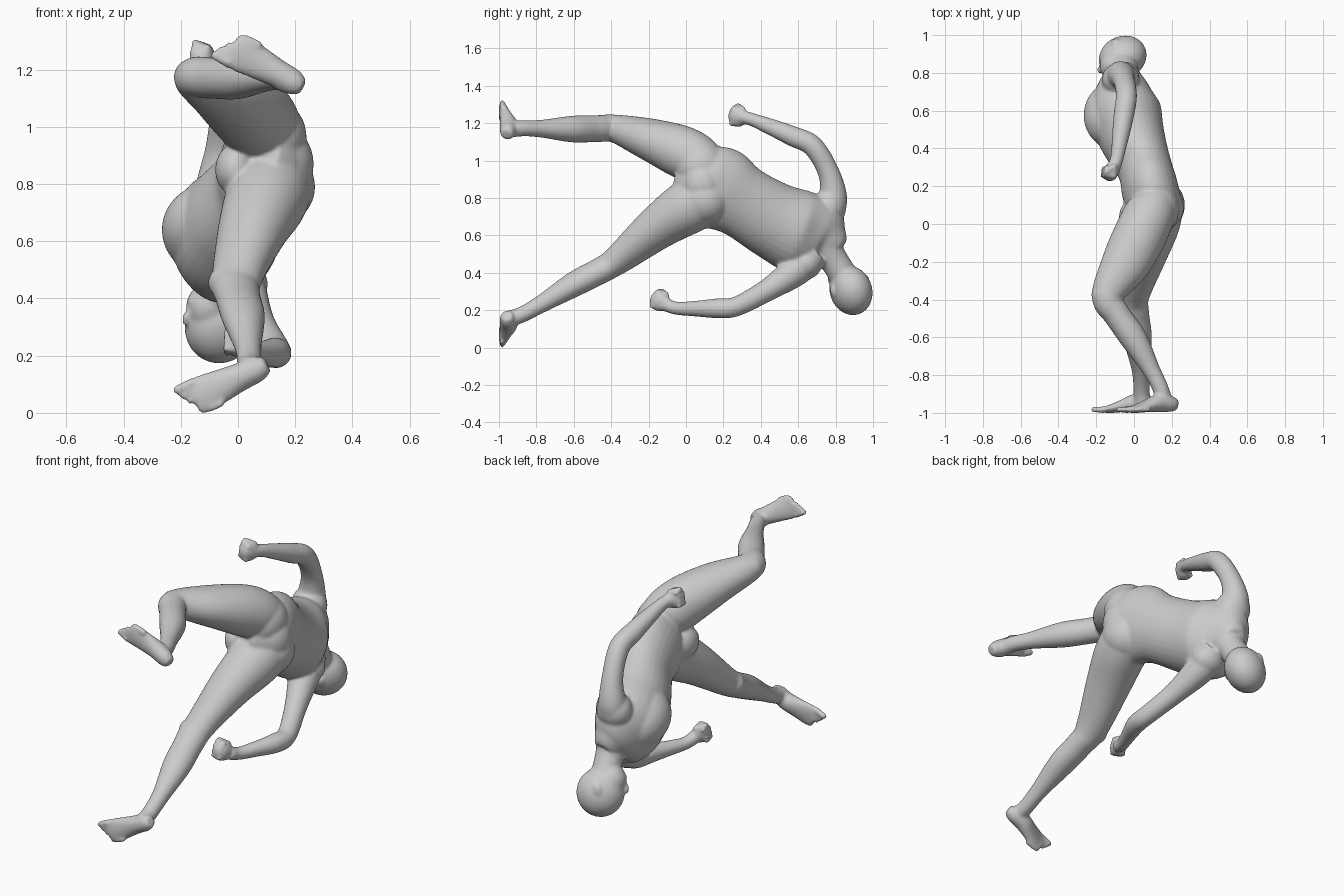
import bpy, bmesh, math
from mathutils import Vector, Matrix

cube = bpy.data.objects.get("Cube")
if cube:
    bpy.data.objects.remove(cube, do_unlink=True)

skin = bpy.data.materials.new("plain grey")
skin.use_nodes = True
GREY = (0.6, 0.6, 0.6, 1)
skin.diffuse_color = GREY
skin.node_tree.nodes["Principled BSDF"].inputs["Base Color"].default_value = GREY

bm = bmesh.new()
SIDE = Vector((0, 0.48, 0.88))          # across the hips and shoulders


def catmull(a, b, c, d, t):
    return 0.5 * (2 * b + (c - a) * t + (2 * a - 5 * b + 4 * c - d) * t * t
                  + (3 * b - a - 3 * c + d) * t ** 3)


def loft(stations, side=SIDE, steps=6, n=32):
    """Smooth tube through stations (x, y, z, half width along side, half depth)."""
    st = [Vector(s if len(s) == 5 else (*s, s[3])) for s in stations]
    ext = [st[0]] + st + [st[-1]]
    samples = [catmull(*ext[i:i + 4], k / steps)
               for i in range(len(st) - 1) for k in range(steps)] + [st[-1]]
    pts = [Vector(s[:3]) for s in samples]
    rings = []
    for i, s in enumerate(samples):
        tan = (pts[min(i + 1, len(pts) - 1)] - pts[max(i - 1, 0)]).normalized()
        u = (Vector(side) - tan * tan.dot(Vector(side))).normalized()
        v = tan.cross(u)
        rings.append([bm.verts.new(pts[i] + u * s[3] * math.cos(a) + v * s[4] * math.sin(a))
                      for a in (2 * math.pi * k / n for k in range(n))])
    for r, q in zip(rings, rings[1:]):
        for k in range(n):
            bm.faces.new((r[k], r[(k + 1) % n], q[(k + 1) % n], q[k]))
    bm.faces.new(rings[0])
    bm.faces.new(rings[-1])


def blob(c, radii, up=(0, 0, 1), side=(1, 0, 0)):
    """Ellipsoid with radii along side, the third axis, and up."""
    w = Vector(up).normalized()
    u = (Vector(side) - w * w.dot(Vector(side))).normalized()
    v = w.cross(u)
    rot = Matrix((u, v, w)).transposed().to_4x4()
    m = Matrix.Translation(c) @ rot @ Matrix.Diagonal((*radii, 1))
    bmesh.ops.create_uvsphere(bm, u_segments=32, v_segments=18, radius=1, matrix=m)


def capsule(a, b, r):
    loft([(*a, r), (*b, r * 0.9)], side=(0.3, 0.8, 0.5), steps=2, n=10)
    blob(a, (r, r, r))
    blob(b, (r * 0.9,) * 3)


# Torso
SPINE = Vector((0, 0.88, -0.48))
loft([(0.07, -0.03, 0.92, 0.10, 0.08), (0.105, 0.07, 0.885, 0.19, 0.14),
      (0.085, 0.18, 0.848, 0.226, 0.15), (0.055, 0.30, 0.78, 0.195, 0.145),
      (-0.01, 0.46, 0.685, 0.205, 0.175), (-0.05, 0.60, 0.62, 0.224, 0.192),
      (-0.055, 0.72, 0.575, 0.205, 0.138), (-0.045, 0.78, 0.54, 0.12, 0.088),
      (-0.04, 0.81, 0.515, 0.07, 0.06)])
blob((-0.095, 0.575, 0.64), (0.155, 0.172, 0.19), SPINE, SIDE)
blob((0.115, 0.08, 0.965), (0.125, 0.14, 0.135))
blob((0.135, 0.10, 0.79), (0.135, 0.14, 0.135))
blob((0.125, 0.09, 0.87), (0.14, 0.13, 0.15))
blob((-0.01, 0.03, 0.85), (0.07, 0.10, 0.09))

# Neck and head
loft([(-0.03, 0.70, 0.59, 0.11, 0.09), (-0.05, 0.785, 0.475, 0.078), (-0.06, 0.85, 0.37, 0.078)])
FACE = Vector((-0.88, -0.45, 0.05)).normalized()
CROWN = Vector((0, 0.33, -0.94))
CROWN = (CROWN - FACE * FACE.dot(CROWN)).normalized()
EAR = CROWN.cross(FACE)
head = Vector((-0.06, 0.882, 0.305))
blob(head, (0.11, 0.13, 0.134), CROWN, EAR)
blob(head - CROWN * 0.065 + FACE * 0.06, (0.08, 0.08, 0.09), CROWN, EAR)
blob(head - CROWN * 0.02 + FACE * 0.137, (0.016, 0.018, 0.03), CROWN, EAR)
blob(head - CROWN * 0.08 + FACE * 0.13, (0.03, 0.012, 0.018), CROWN, EAR)
for s in (1, -1):
    blob(head + EAR * 0.105 * s - CROWN * 0.025, (0.014, 0.022, 0.034), CROWN, EAR)

# Legs
loft([(0.08, 0.20, 0.94, 0.07), (0.095, 0.10, 0.985, 0.125), (0.05, -0.02, 1.045, 0.14),
      (-0.04, -0.20, 1.115, 0.112, 0.13), (-0.14, -0.38, 1.17, 0.076, 0.085),
      (-0.09, -0.48, 1.17, 0.072), (0.0, -0.61, 1.168, 0.071), (0.09, -0.77, 1.17, 0.048),
      (0.14, -0.87, 1.172, 0.043), (0.165, -0.96, 1.165, 0.045)], side=(0, 0, 1))
blob((-0.155, -0.375, 1.175), (0.07, 0.07, 0.065))
loft([(0.09, 0.22, 0.81, 0.08), (0.115, 0.12, 0.80, 0.135), (0.10, 0.01, 0.75, 0.145),
      (0.05, -0.16, 0.635, 0.115, 0.125), (-0.005, -0.37, 0.465, 0.077, 0.09),
      (0.0, -0.47, 0.405, 0.070, 0.08), (0.018, -0.60, 0.337, 0.067, 0.077),
      (0.035, -0.77, 0.235, 0.048), (0.04, -0.88, 0.175, 0.043),
      (0.045, -0.96, 0.15, 0.045)], side=(0, 0.5, 0.87))
blob((-0.035, -0.38, 0.455), (0.07, 0.07, 0.062))


def foot(heel, fwd, inner):
    """Foot with its sole facing -y; inner points to the big toe side."""
    h, f, i = Vector(heel), Vector(fwd).normalized(), Vector(inner).normalized()
    prof = [(-0.035, 0.01, 0.028, 0.030), (0.0, 0.015, 0.045, 0.042), (0.07, 0.02, 0.05, 0.048),
            (0.15, 0.003, 0.06, 0.032), (0.215, -0.012, 0.068, 0.021), (0.25, -0.015, 0.055, 0.016)]
    loft([(*(h + f * d + Vector((0, y, 0))), a, b) for d, y, a, b in prof], side=i)
    for k in range(5):
        w = 0.052 - 0.027 * k
        base = h + f * (0.235 - 0.004 * k * k) + i * w + Vector((0, -0.015, 0))
        capsule(base, base + f * (0.052 - 0.004 * k), 0.018 if k == 0 else 0.014)


foot((0.195, -0.968, 1.155), (-0.86, 0, 0.48), (-0.48, 0, -0.86))
foot((0.07, -0.968, 0.155), (-0.9, 0, -0.42), (-0.42, 0, 0.9))

# Arms
loft([(-0.06, 0.74, 0.70, 0.09), (-0.07, 0.785, 0.79, 0.078, 0.078), (-0.055, 0.765, 0.93, 0.058),
      (-0.04, 0.68, 1.075, 0.056), (-0.055, 0.57, 1.13, 0.054), (-0.075, 0.44, 1.185, 0.043),
      (-0.09, 0.35, 1.22, 0.035), (-0.11, 0.29, 1.235, 0.037)], side=(1, 0, 0))
blob((-0.07, 0.765, 0.75), (0.10, 0.092, 0.10))
loft([(-0.005, 0.68, 0.51, 0.09), (0.018, 0.59, 0.415, 0.085), (0.07, 0.44, 0.31, 0.061),
      (0.13, 0.27, 0.22, 0.053), (0.125, 0.17, 0.21, 0.053), (0.08, 0.05, 0.208, 0.042),
      (0.04, -0.05, 0.21, 0.035), (0.02, -0.11, 0.23, 0.037)], side=(1, 0, 0))
blob((0.005, 0.64, 0.45), (0.10, 0.088, 0.085))


def fist(c, fwd, across, palm):
    """Closed hand: a palm block, four curled fingers and a thumb."""
    c, f = Vector(c), Vector(fwd).normalized()
    a, p = Vector(across).normalized(), Vector(palm).normalized()
    blob(c, (0.057, 0.04, 0.055), f, a)
    for k in range(4):
        o = c + a * (0.039 - 0.026 * k) - f * 0.005 * abs(k - 1)
        knuckle, bend, tip = o + f * 0.032 - p * 0.016, o + f * 0.038 + p * 0.028, o + p * 0.04
        capsule(knuckle, bend, 0.016)
        capsule(bend, tip, 0.014)
    capsule(c + a * 0.045 - f * 0.02, c + a * 0.05 + f * 0.02 + p * 0.035, 0.016)


fist((-0.12, 0.278, 1.235), (-0.3, -0.85, 0.15), (0.2, 0.15, 0.95), (-0.9, 0.3, 0.2))
fist((0.0, -0.14, 0.25), (-0.3, -0.85, 0.4), (0.1, 0.4, 0.9), (-0.95, 0.25, 0))

# Fuse every part into one smooth body
bmesh.ops.recalc_face_normals(bm, faces=bm.faces[:])
mesh = bpy.data.meshes.new("body")
bm.to_mesh(mesh)
bm.free()
mesh.materials.append(skin)
body = bpy.data.objects.new("body", mesh)
bpy.context.collection.objects.link(body)
for p in mesh.polygons:
    p.use_smooth = True
fuse = body.modifiers.new("fuse", 'REMESH')
fuse.mode = 'VOXEL'
fuse.voxel_size = 0.008
fuse.use_smooth_shade = True
soften = body.modifiers.new("soften", 'SMOOTH')
soften.factor = 0.5
soften.iterations = 9
